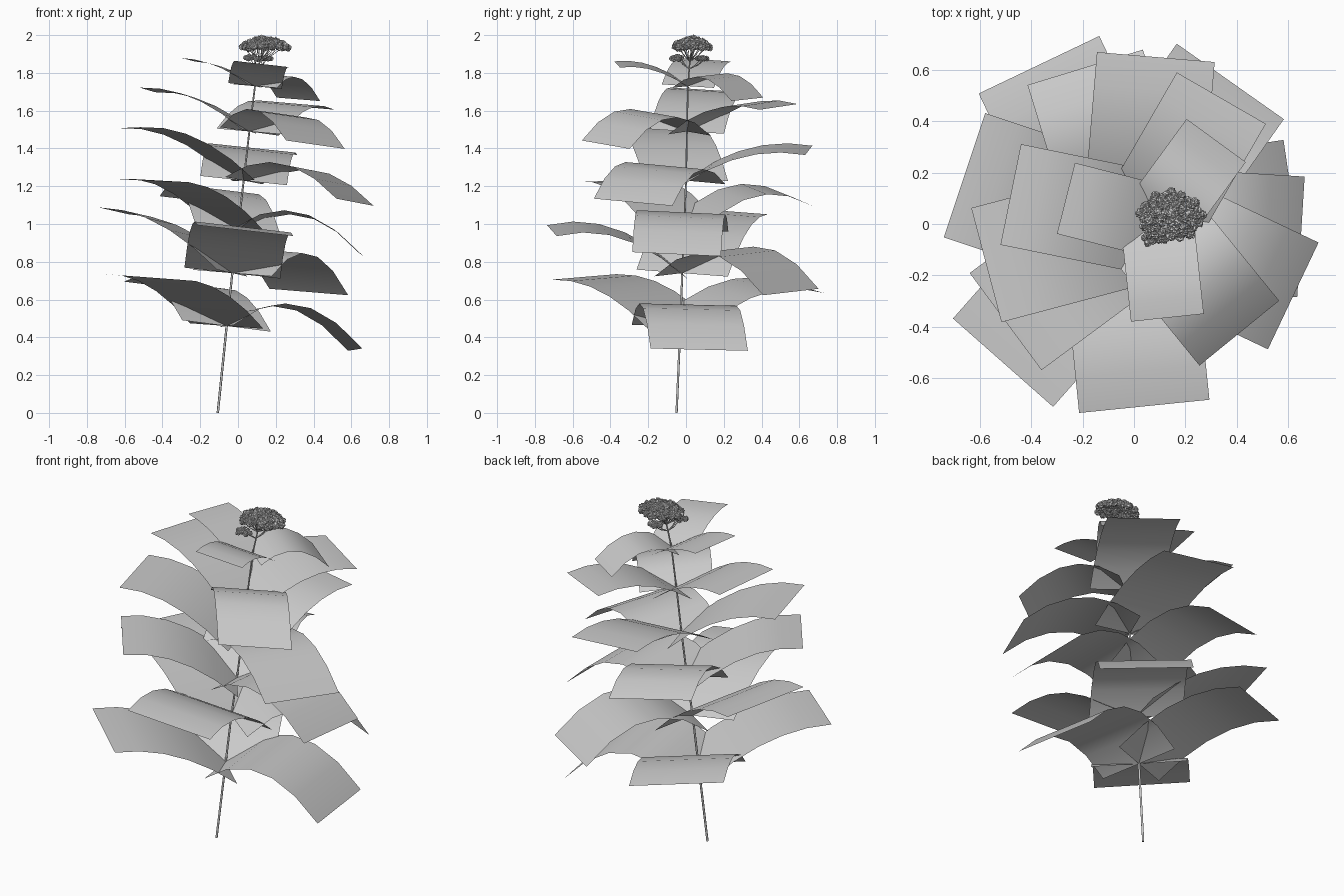
import bpy, bmesh, math, random
from mathutils import Vector, Matrix

random.seed(4)
if "Cube" in bpy.data.objects:
    bpy.data.objects.remove(bpy.data.objects["Cube"], do_unlink=True)

grey = bpy.data.materials.new("plain grey")
grey.use_nodes = True
tone = (0.6, 0.6, 0.6, 1)
grey.diffuse_color = tone
grey.node_tree.nodes["Principled BSDF"].inputs["Base Color"].default_value = tone


def add_mesh(name, bm, smooth):
    mesh = bpy.data.meshes.new(name)
    bm.to_mesh(mesh)
    bm.free()
    mesh.materials.append(grey)
    for p in mesh.polygons:
        p.use_smooth = smooth
    ob = bpy.data.objects.new(name, mesh)
    bpy.context.collection.objects.link(ob)
    return ob


def add_tubes(name, paths, radius):
    curve = bpy.data.curves.new(name, "CURVE")
    curve.dimensions = "3D"
    curve.bevel_depth = radius
    curve.bevel_resolution = 1
    curve.use_fill_caps = True
    for path in paths:
        s = curve.splines.new("POLY")
        s.points.add(len(path) - 1)
        for i, (p, co) in enumerate(zip(s.points, path)):
            p.co = (*co, 1)
            p.radius = 1 - 0.4 * i / (len(path) - 1)
    curve.materials.append(grey)
    ob = bpy.data.objects.new(name, curve)
    bpy.context.collection.objects.link(ob)


# Leaning stem
stem = [Vector(p) for p in ((-.107, -.05, 0), (-.06, -.03, .46), (-.03, -.02, .74),
                            (0, -.01, .97), (.03, 0, 1.23), (.06, .005, 1.49),
                            (.09, .01, 1.73), (.115, .02, 1.86), (.135, .03, 1.93))]
add_tubes("stem", [stem], 0.0065)


# Arched rectangular leaf; its width follows the plane tilted by the lean
def add_leaf(name, base, tip, width, arch, steps=5):
    out = tip - base
    side = Vector((-out.y, out.x, 0)).normalized() * width / 2
    side.z = -0.11 * side.x - 0.04 * side.y
    bm = bmesh.new()
    rows = []
    for i in range(steps + 1):
        t = i / steps
        c = base + out * t + Vector((0, 0, 4 * arch * t * (1 - t)))
        rows.append([bm.verts.new(c + side * k) for k in (1, 0, -1)])
    for a, b in zip(rows, rows[1:]):
        for k in (0, 1):
            bm.faces.new((a[k], a[k + 1], b[k + 1], b[k]))
    add_mesh(name, bm, True)


# Six whorls of three leaves: width, then tip position and arch height
whorls = [
    (.52, (.62, .07, .335, .17), (-.51, -.54, .72, .07), (-.37, .62, .665, .1)),
    (.51, (.04, -.71, .965, .1), (.375, .555, .64, .17), (-.66, .19, 1.07, .08)),
    (.47, (.65, -.05, .84, .15), (-.19, .61, 1.12, .13), (-.5, -.38, 1.23, .08)),
    (.46, (-.575, -.16, 1.51, .08), (.085, .65, 1.39, .07), (.62, -.28, 1.115, .13)),
    (.4, (.41, -.425, 1.42, .13), (-.48, .115, 1.71, .06), (.34, .49, 1.62, .07)),
    (.285, (.13, -.365, 1.845, .04), (-.265, .1, 1.87, .03), (.32, .325, 1.66, .09)),
]
for w, (width, *leaves) in enumerate(whorls):
    for n, (x, y, z, arch) in enumerate(leaves):
        add_leaf(f"leaf_{w + 1}_{n + 1}", stem[w + 1], Vector((x, y, z)), width, arch)


# Domed flower head of small crumpled florets on thin stalks
def add_umbel(name, root, centre, radii, count, size):
    bm = bmesh.new()
    stalks = []
    for i in range(count):
        r = math.sqrt((i + .5) / count)
        a = i * 2.4
        p = centre + Vector((radii[0] * r * math.cos(a), radii[1] * r * math.sin(a),
                             radii[2] * (1 - r * r) + random.uniform(-.005, .005)))
        made = bmesh.ops.create_icosphere(bm, subdivisions=3, radius=size,
                                          matrix=Matrix.Translation(p))
        for v in made["verts"]:
            v.co = p + (v.co - p) * random.uniform(.7, 1.2)
        if i % 3 == 0:
            stalks.append([root, root.lerp(p, .5) - Vector((0, 0, .008)), p])
    add_mesh(name + "_florets", bm, False)
    add_tubes(name + "_stalks", stalks, 0.0025)


add_umbel("upper_umbel", stem[-2], Vector((.142, .03, 1.932)), (.122, .095, .045), 56, .019)
add_umbel("front_umbel", stem[-3].lerp(stem[-2], .7), Vector((.07, -.05, 1.872)),
          (.04, .03, .012), 9, .014)
add_umbel("back_umbel", stem[-3].lerp(stem[-2], .7), Vector((.14, .085, 1.872)),
          (.035, .03, .012), 9, .014)
